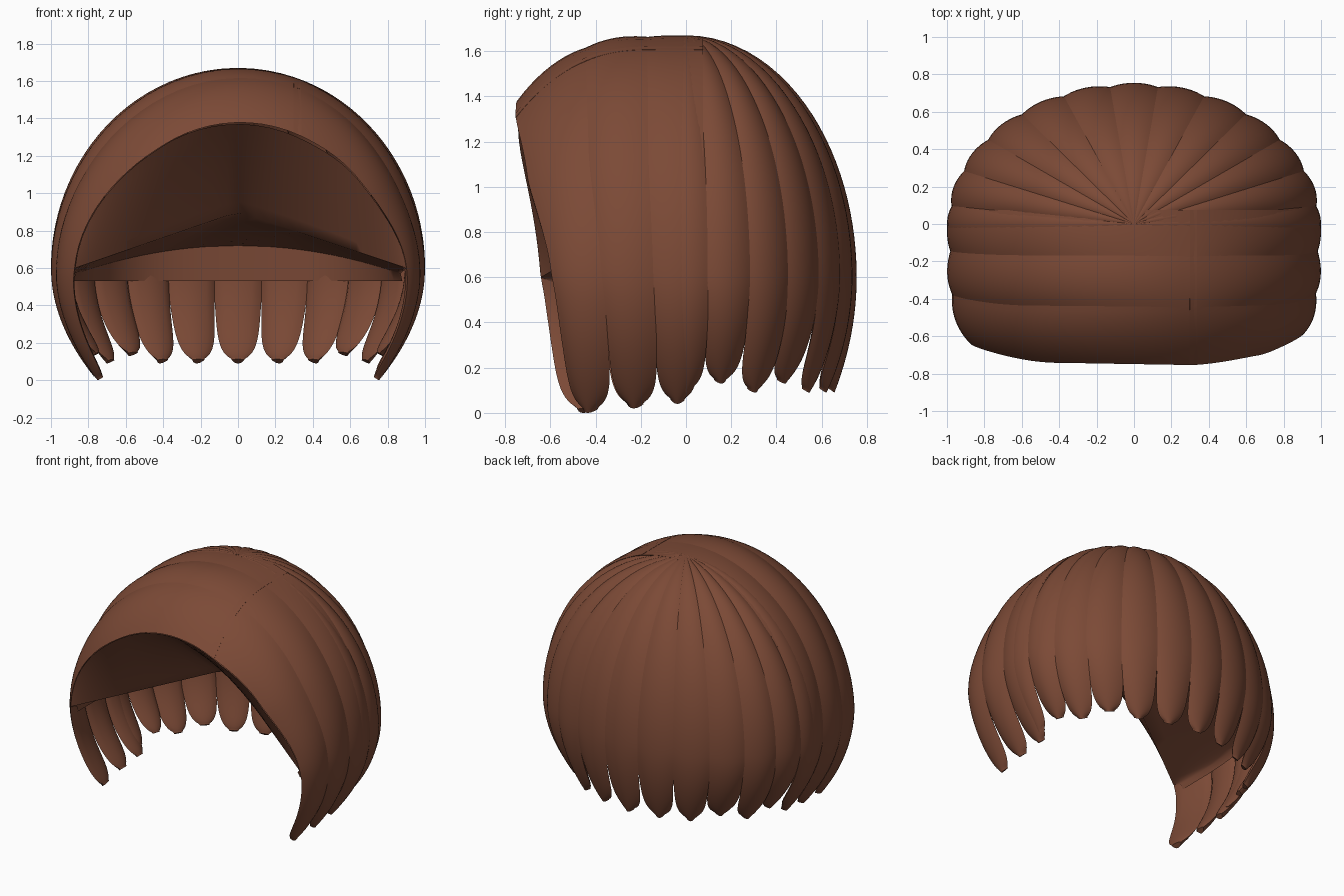
import bpy, bmesh, math
from mathutils import Vector

if "Cube" in bpy.data.objects:
    bpy.data.objects.remove(bpy.data.objects["Cube"])

brown = bpy.data.materials.new("brown_hair")
brown.diffuse_color = (0.2, 0.068, 0.037, 1)
brown.use_nodes = True
brown.node_tree.nodes["Principled BSDF"].inputs["Base Color"].default_value = brown.diffuse_color
CORE = Vector((0, 0, 0.6))
EQ = 0.7            # share of each strand path above the widest level
PART_X = 0.32       # where the parting sits
FRONT = -0.755      # front hairline


def mesh_object(name, verts, faces):
    me = bpy.data.meshes.new(name)
    me.from_pydata([tuple(v) for v in verts], [], faces)
    bm = bmesh.new()
    bm.from_mesh(me)
    bmesh.ops.recalc_face_normals(bm, faces=bm.faces)
    bm.to_mesh(me)
    bm.free()
    me.materials.append(brown)
    ob = bpy.data.objects.new(name, me)
    bpy.context.collection.objects.link(ob)
    bpy.context.view_layer.objects.active = ob
    bpy.ops.object.select_all(action='DESELECT')
    ob.select_set(True)
    bpy.ops.object.shade_smooth_by_angle(angle=math.radians(50))
    return ob


def drop(v):
    """0..1 progress below the widest level"""
    return max(0, (v - EQ) / (1 - EQ))


def smooth(a, b, v):
    t = min(1, max(0, (v - a) / (b - a)))
    return t * t * (3 - 2 * t)


def back_point(theta, v, tip_z):
    a = min(v / EQ, 1) * math.pi / 2
    q = drop(v)
    side = abs(math.cos(theta))
    r = math.sin(a) * (1 - (0.13 + 0.07 * side) * q * q)
    z = 0.6 + 1.07 * math.cos(a) - (0.6 - tip_z) * q
    return Vector((r * math.cos(theta), 0.755 * r * math.sin(theta), z))


def side_point(y0, v, side, tip_z, overlap=0.0):
    q = drop(v)
    y = y0 * (1 - 0.14 * smooth(0.35, 0.75, v) - 0.1 * q)
    if side > 0:        # the right fringe sits a little further back
        y += 0.05 * smooth(0, 0.5, v) * min(1, abs(y0) / 0.755) ** 4
    s = max(0, (-y - 0.15) / 0.6)
    top = 1.67 - 0.28 * s ** 2.5
    w = 1 - 0.22 * (abs(y) / 0.75) ** 3
    a0 = math.asin((PART_X - side * overlap) / w) * side
    a = a0 + (math.pi / 2 - a0) * min(v / EQ, 1)
    flare = 1 + 0.05 * s * smooth(0.45, 0.75, v)
    x = side * w * flare * math.sin(a) * (1 - 0.23 * q * q)
    return Vector((x, y, 0.6 + (top - 0.6) * math.cos(a) - (0.6 - tip_z) * q))


def lock(name, surf, pinch, rows=48, across=10):
    """Lens-shaped strand lofted along surf(u, v)"""
    verts, faces = [], []
    n = across * 2
    for j in range(rows + 1):
        v = 1 - (1 - j / rows) ** 1.6
        v = 0.005 + 0.995 * v
        k = drop(v)
        w = 1.05 * (1 - pinch * k) * math.sqrt(max(0.12, 1 - k ** 9))
        fat = math.sqrt(max(0.04, 1 - k ** 6))
        for i in range(n):
            outer = i <= across
            u = -1 + 2 * i / across if outer else 1 - 2 * (i - across) / across
            p = surf(u * w, v)
            d = (0.018 + 0.012 * k) * u * u * min(1, v * 3)
            if not outer:
                d = 0.032 + 0.03 * (1 - u * u) * fat
            verts.append(p + (CORE - p).normalized() * d)
    for j in range(rows):
        for i in range(n):
            a, b = j * n + i, j * n + (i + 1) % n
            faces.append((a, a + n, b + n, b))
    faces.append(tuple(range(n)))
    faces.append(tuple(range(rows * n, rows * n + n)))
    return mesh_object(name, verts, faces)


# Back locks radiating from the crown
for i in range(-6, 7):
    mid = math.pi / 2 + 0.262 * i
    tip = 0.09 + (0.04 if i % 2 and abs(i) > 2 else 0)
    pinch = 0.13 if abs(i) < 3 else 0.03
    lock(f"back_lock_{i + 7}", lambda u, v, m=mid, t=tip: back_point(m + u * 0.131, v, t), pinch)

# Side locks swept from the parting, crossing slightly over it
for side, label in ((-1, "left"), (1, "right")):
    edges = [FRONT, -0.44, -0.17, 0.07]
    for i in range(3):
        mid, half = (edges[i] + edges[i + 1]) / 2, (edges[i + 1] - edges[i]) / 2
        if i == 0:
            half /= 1.05
        tip = (0.0, 0.02, 0.04)[i]
        lock(f"{label}_side_lock_{i + 1}",
             lambda u, v, m=mid, h=half, s=side, t=tip: side_point(m + u * h, v, s, t, 0.03), 0.03)

# Inner cap: front hairline folds in to a peak, then runs back and down the back wall
N, M = 20, 8
rim = [side_point(FRONT, EQ * (1 - i / N), -1, 0) for i in range(N + 1)]
rim += [side_point(FRONT, EQ * i / N, 1, 0) for i in range(1, N + 1)]
rim = [p + (CORE - p).normalized() * 0.02 for p in rim]
apex = Vector((0, -0.12, 0.9))
verts, faces = [], []
cols = len(rim)
for i, p in enumerate(rim):
    corner = rim[0] if p.x < 0 else rim[-1]
    fold = apex.lerp(corner, min(1, abs(p.x / corner.x)))
    phi = math.pi * i / (cols - 1)
    c, s = math.cos(phi), max(0, math.sin(phi))
    x = -math.copysign(abs(c) ** 0.65, c) * 0.87
    y = -0.57 + 1.22 * s ** 0.65
    wall = Vector((x, y, 0.57 + 0.15 * (1 - (x / 0.87) ** 2)))
    verts += [p.lerp(fold, j / M) for j in range(M + 1)]
    verts += [fold.lerp(wall, j / M) for j in range(1, M + 1)]
    verts.append(Vector((x * 1.01, y + 0.015, 0.53)))
R = 2 * M + 2
for i in range(cols - 1):
    for j in range(R - 1):
        a = i * R + j
        faces.append((a, a + 1, a + R + 1, a + R))
mesh_object("inner_cap", verts, faces)
